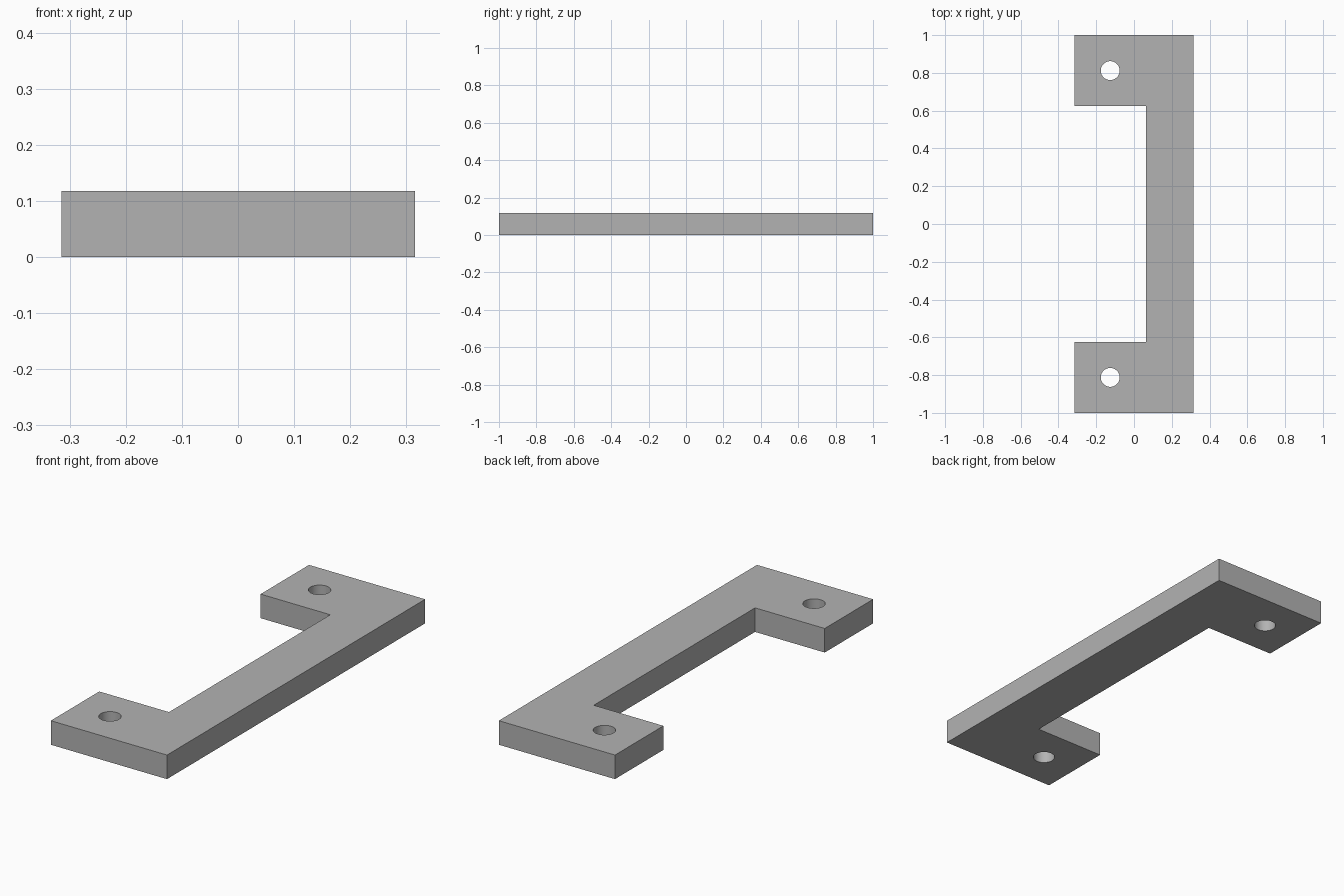
import bpy
import bmesh
import math

default_cube = bpy.data.objects.get("Cube")
if default_cube:
    bpy.data.objects.remove(default_cube, do_unlink=True)

THICK = 0.118
HALF_W, HALF_L = 0.315, 1.0
INNER_X, INNER_Y = 0.063, 0.625
HOLE_X, HOLE_Y, HOLE_R = -0.126, 0.812, 0.05

# Single grey material
grey = bpy.data.materials.new("plain_grey")
grey.use_nodes = True
colour = (0.45, 0.45, 0.45, 1)
grey.diffuse_color = colour
grey.node_tree.nodes["Principled BSDF"].inputs["Base Color"].default_value = colour

# Bracket: half of the C-shaped outline, mirrored in y, then extruded
half = [(HALF_W, HALF_L), (-HALF_W, HALF_L), (-HALF_W, INNER_Y), (INNER_X, INNER_Y)]
outline = half + [(x, -y) for x, y in reversed(half)]
bm = bmesh.new()
base = bm.faces.new([bm.verts.new((x, y, 0)) for x, y in outline])
top = bmesh.ops.extrude_face_region(bm, geom=[base])["geom"]
bmesh.ops.translate(bm, vec=(0, 0, THICK),
                    verts=[v for v in top if isinstance(v, bmesh.types.BMVert)])
bmesh.ops.recalc_face_normals(bm, faces=bm.faces)
mesh = bpy.data.meshes.new("bracket")
bm.to_mesh(mesh)
bm.free()
mesh.materials.append(grey)
bracket = bpy.data.objects.new("bracket", mesh)
bpy.context.collection.objects.link(bracket)

# Screw hole through each arm
for side in (-1, 1):
    bpy.ops.mesh.primitive_cylinder_add(vertices=48, radius=HOLE_R, depth=THICK * 3,
                                        location=(HOLE_X, side * HOLE_Y, THICK / 2))
    cutter = bpy.context.object
    cutter.name = "hole_cutter"
    cutter.hide_render = True
    cutter.data.materials.append(grey)
    cut = bracket.modifiers.new("screw_hole", "BOOLEAN")
    cut.operation = "DIFFERENCE"
    cut.solver = "EXACT"
    cut.object = cutter
    bpy.context.view_layer.objects.active = bracket
    bpy.ops.object.modifier_apply(modifier=cut.name)
    bpy.data.objects.remove(cutter, do_unlink=True)

# Smooth hole walls, sharp plate edges
bpy.ops.object.select_all(action="DESELECT")
bracket.select_set(True)
bpy.context.view_layer.objects.active = bracket
bpy.ops.object.shade_smooth_by_angle(angle=math.radians(30))
